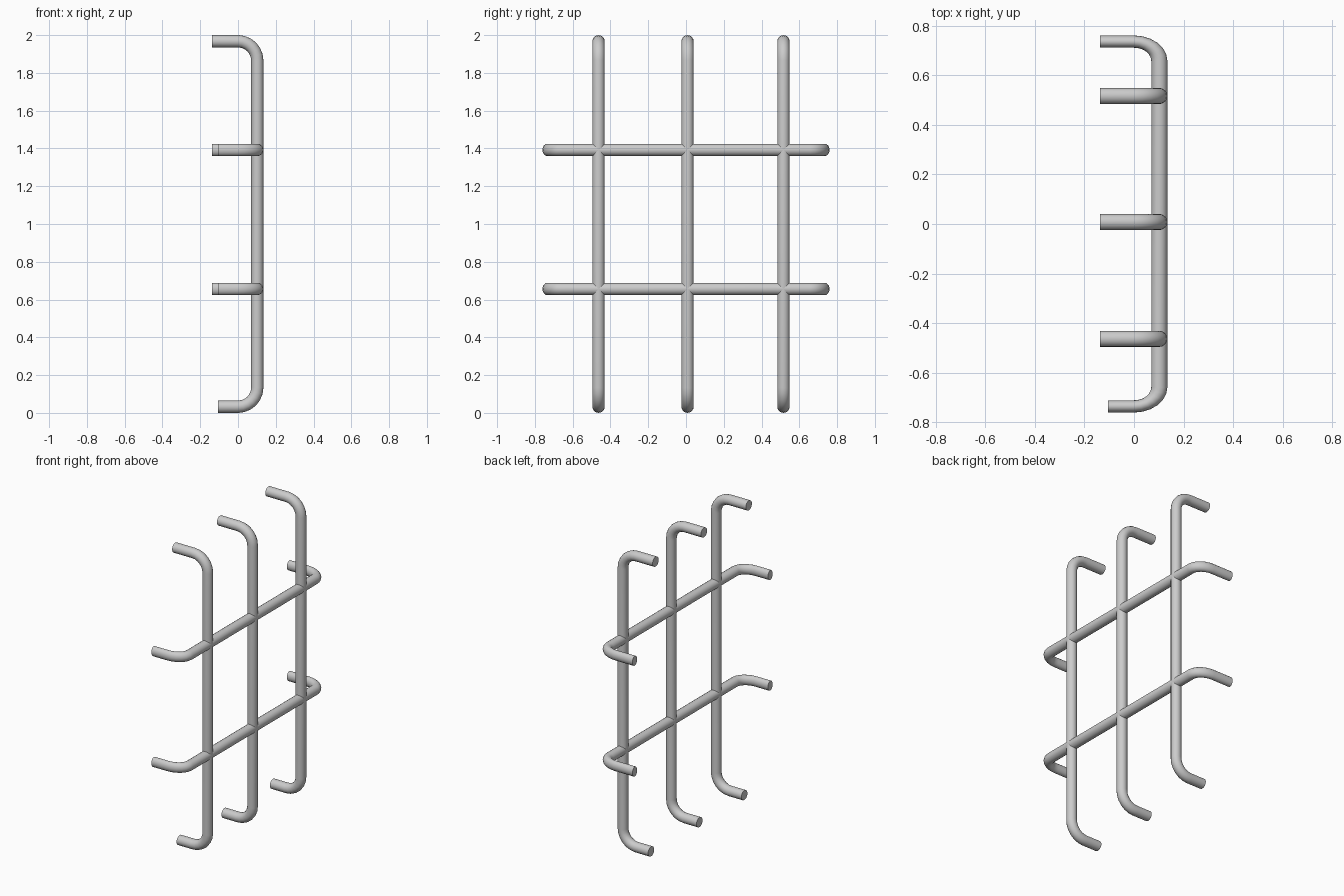
import bpy
from math import sin, cos, pi, radians

if "Cube" in bpy.data.objects:
    bpy.data.objects.remove(bpy.data.objects["Cube"])

R = 0.0325        # bar radius
X = 0.102         # centre line of the long straight run
BEND = 0.102      # bend radius
STEPS = 6


def bent_bar(name, location, horizontal=False):
    """Round bar of length 2 with both ends bent back toward -x."""
    h = 1 - R
    arc = [(X - BEND + BEND * sin(a), h - BEND + BEND * cos(a))
           for a in (i * pi / 2 / STEPS for i in range(STEPS + 1))]
    path = [(-0.138, h)] + arc + [(x, -z) for x, z in reversed(arc)] + [(-0.105, -h)]

    cu = bpy.data.curves.new(name, 'CURVE')
    cu.dimensions = '3D'
    cu.bevel_depth = R
    cu.bevel_resolution = 6
    cu.use_fill_caps = True
    sp = cu.splines.new('POLY')
    sp.points.add(len(path) - 1)
    for p, (x, z) in zip(sp.points, path):
        p.co = (x, 0, z, 1)
    ob = bpy.data.objects.new(name, cu)
    bpy.context.collection.objects.link(ob)
    ob.location = location
    if horizontal:                       # laid on its side and shortened
        ob.rotation_euler.x = radians(-90)
        ob.scale.z = 0.76

    bpy.ops.object.select_all(action='DESELECT')
    ob.select_set(True)
    bpy.context.view_layer.objects.active = ob
    bpy.ops.object.convert(target='MESH')
    bpy.ops.object.transform_apply(location=False, rotation=True, scale=True)
    bpy.ops.object.shade_smooth_by_angle(angle=radians(35))


# Upright bars
for i, y in enumerate((-0.463, 0.008, 0.516)):
    bent_bar(f"upright_bar_{i + 1}", (0, y, 1))

# Cross bars
for i, z in enumerate((0.656, 1.392)):
    bent_bar(f"cross_bar_{i + 1}", (0, 0, z), horizontal=True)
